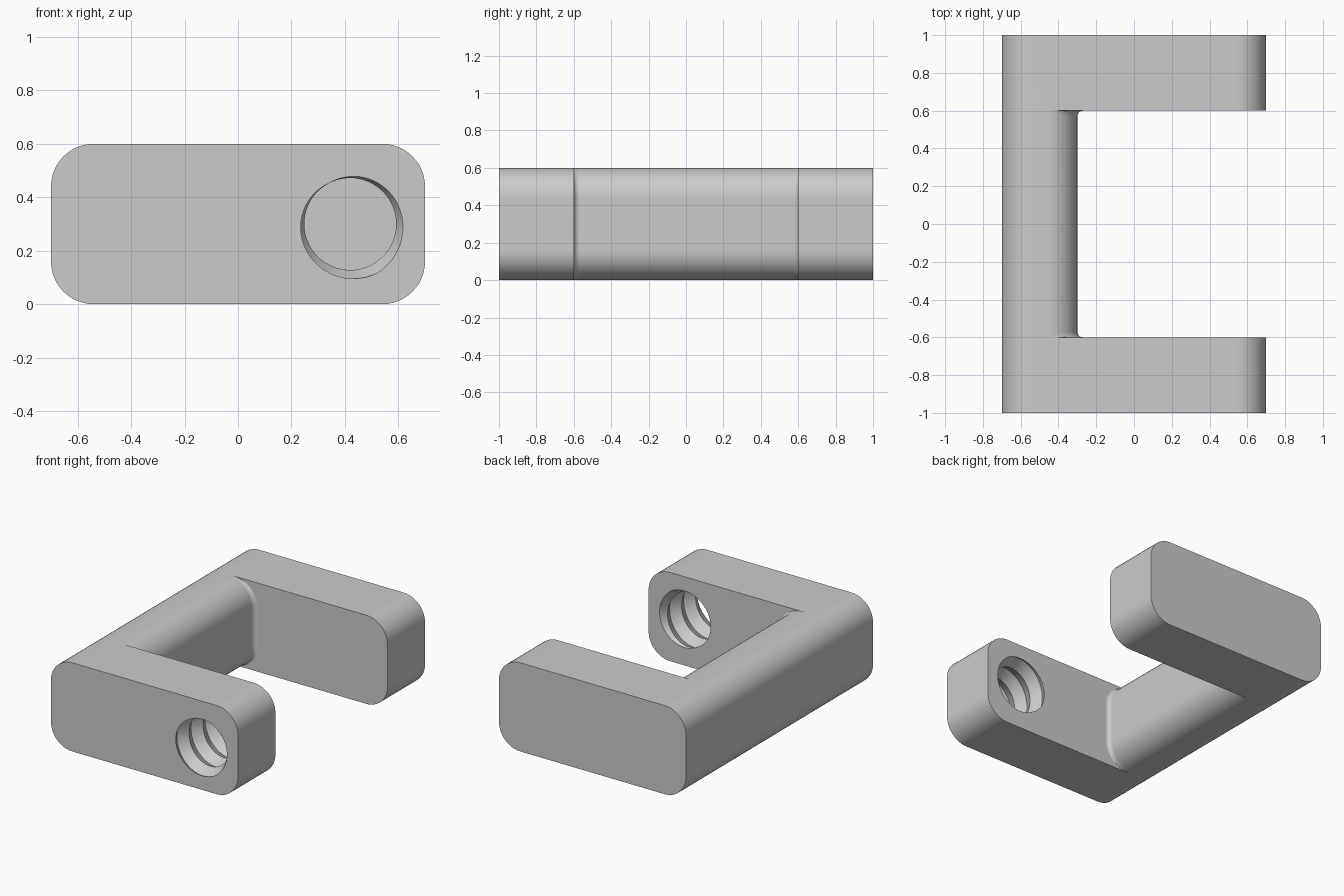
import bpy, bmesh
from math import pi, cos, sin, tau

cube = bpy.data.objects.get("Cube")
if cube:
    bpy.data.objects.remove(cube, do_unlink=True)

HALF_X, HEIGHT, CORNER, SOFT = 0.7, 0.6, 0.16, 0.03
SPINE_X = -0.3                       # inner side of the spine
ARM_IN, ARM_OUT = 0.6, 1.0           # arm extent along y

grey = bpy.data.materials.new("plain grey")
grey.use_nodes = True
colour = (0.6, 0.6, 0.6, 1)
grey.diffuse_color = colour
grey.node_tree.nodes["Principled BSDF"].inputs["Base Color"].default_value = colour


def make_object(name, bm):
    bmesh.ops.recalc_face_normals(bm, faces=bm.faces)
    mesh = bpy.data.meshes.new(name)
    bm.to_mesh(mesh)
    bm.free()
    mesh.materials.append(grey)
    obj = bpy.data.objects.new(name, mesh)
    bpy.context.collection.objects.link(obj)
    return obj


def rounded_profile(x0, x1, steps=12):
    """Rounded rectangle in x and z."""
    pts = []
    corners = [(x1 - CORNER, HEIGHT - CORNER), (x0 + CORNER, HEIGHT - CORNER),
               (x0 + CORNER, CORNER), (x1 - CORNER, CORNER)]
    for q, (cx, cz) in enumerate(corners):
        for s in range(steps + 1):
            a = (q + s / steps) * pi / 2
            pts.append((cx + CORNER * cos(a), cz + CORNER * sin(a)))
    return pts


def loft(bm, rings):
    """Skin a list of equal rings and close both ends."""
    rows = [[bm.verts.new(p) for p in ring] for ring in rings]
    n = len(rows[0])
    for a, b in zip(rows, rows[1:]):
        for i in range(n):
            j = (i + 1) % n
            bm.faces.new((a[i], a[j], b[j], b[i]))
    return [bm.faces.new(rows[0]), bm.faces.new(rows[-1])]


def make_arm(name, side):
    bm = bmesh.new()
    profile = rounded_profile(-HALF_X, HALF_X)
    caps = loft(bm, [[(x, side * y, z) for x, z in profile] for y in (ARM_IN, ARM_OUT)])
    rim = [e for cap in caps for e in cap.edges]
    bmesh.ops.bevel(bm, geom=rim, offset=SOFT, segments=5, profile=0.5, affect='EDGES')
    return make_object(name, bm)


def make_spine():
    """Bar whose inner side flares into a small fillet at each arm."""
    profile = rounded_profile(-HALF_X, SPINE_X)
    start = SPINE_X - CORNER
    half = [(ARM_IN - SOFT + SOFT * sin(a), SOFT * (1 - cos(a)))
            for a in (k * pi / 12 for k in range(7))]
    half.append((ARM_IN + 0.2, SOFT))
    stations = [(-y, d) for y, d in reversed(half)] + half
    rings = []
    for y, flare in stations:
        rings.append([(x + max(0, x - start) * flare / CORNER, y, z) for x, z in profile])
    bm = bmesh.new()
    loft(bm, rings)
    return make_object("spine", bm)


def make_thread_cutter():
    """Helical V thread: ridges and grooves run as edges along the helix."""
    n, rows, pitch = 64, 10, 0.15
    cx, cz, radii = 0.42, 0.3, (0.172, 0.21)
    y_start = -ARM_OUT - 1.67 * pitch
    bm = bmesh.new()
    grid = []
    for j in range(rows + 1):
        row = []
        for i in range(n):
            a, r = tau * i / n, radii[j % 2]
            y = y_start + (j / 2 + i / n) * pitch
            row.append(bm.verts.new((cx + r * cos(a), y, cz - r * sin(a))))
        grid.append(row)

    def vert(i, j):
        return grid[j][i] if i < n else grid[j + 2][0]

    for j in range(rows):
        for i in range(n if j < rows - 2 else n - 1):
            bm.faces.new((vert(i, j), vert(i + 1, j), vert(i + 1, j + 1), vert(i, j + 1)))
    # Close the two open ends with fans outside the arm
    first = grid[0] + [grid[2][0], grid[1][0]]
    last = grid[rows] + [grid[rows - 1][n - 1], grid[rows - 2][n - 1]]
    for loop, y in ((first, y_start - pitch), (last, y_start + (rows / 2 + 2) * pitch)):
        tip = bm.verts.new((cx, y, cz))
        for a, b in zip(loop, loop[1:] + loop[:1]):
            bm.faces.new((a, b, tip))
    return make_object("thread_cutter", bm)


def combine(target, other, operation):
    mod = target.modifiers.new(operation.title(), 'BOOLEAN')
    mod.operation, mod.object, mod.solver = operation, other, 'EXACT'
    bpy.ops.object.modifier_apply(modifier=mod.name)
    bpy.data.objects.remove(other, do_unlink=True)


# Frame: spine with two arms, then the threaded hole through the front arm
frame = make_spine()
frame.name = "clamp_frame"
bpy.ops.object.select_all(action='DESELECT')
bpy.context.view_layer.objects.active = frame
frame.select_set(True)
combine(frame, make_arm("front_arm", -1), 'UNION')
combine(frame, make_arm("back_arm", 1), 'UNION')
combine(frame, make_thread_cutter(), 'DIFFERENCE')

bpy.ops.object.shade_smooth_by_angle(angle=pi / 6)
weighted = frame.modifiers.new("Even shading", 'WEIGHTED_NORMAL')
weighted.keep_sharp = True
